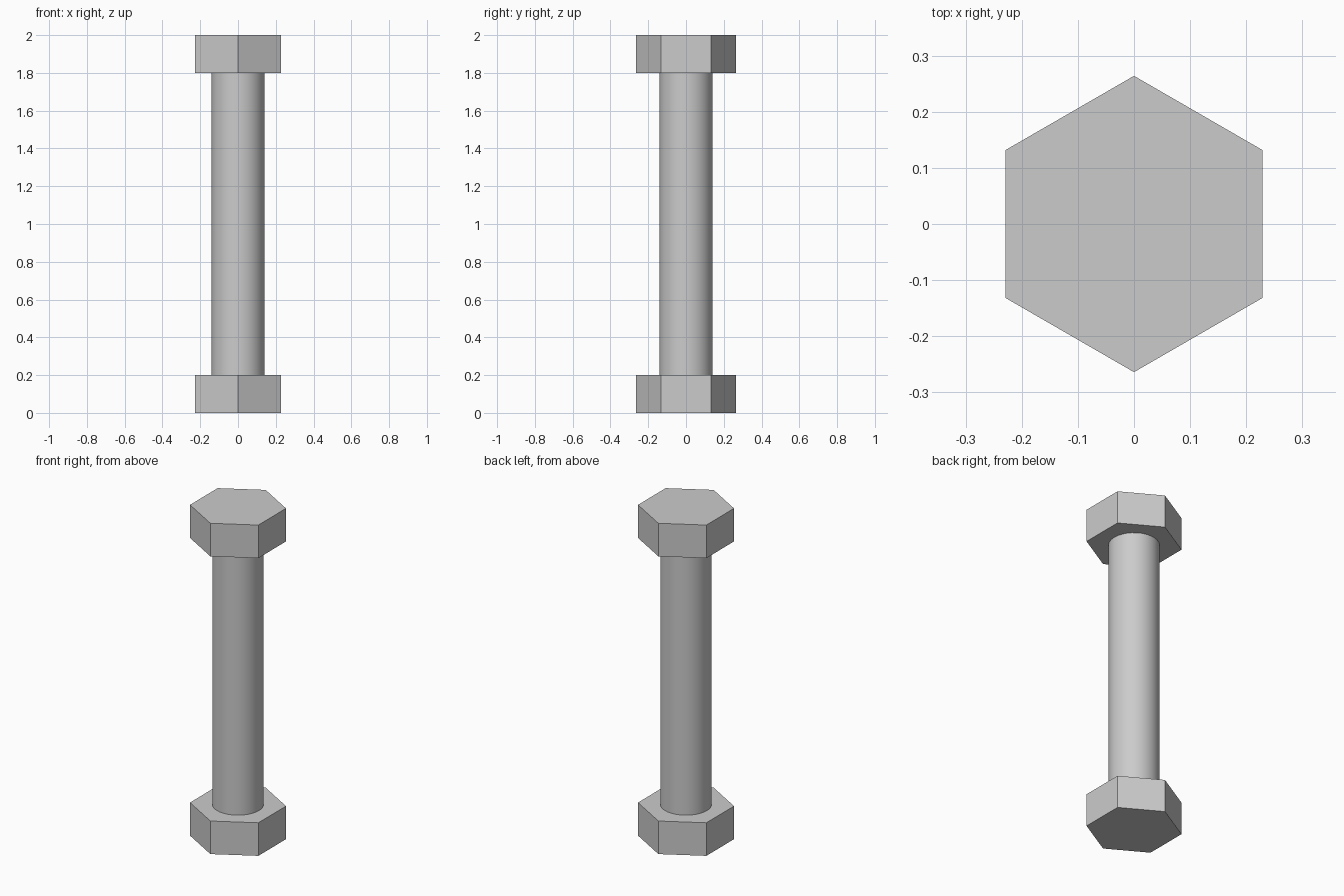
import bpy
import math

cube = bpy.data.objects.get("Cube")
if cube:
    bpy.data.objects.remove(cube, do_unlink=True)

LENGTH = 2.0
HEAD_HEIGHT = 0.2
HEAD_RADIUS = 0.264
SHAFT_RADIUS = 0.141

# Plain grey metal
steel = bpy.data.materials.new("grey_steel")
steel.use_nodes = True
grey = (0.6, 0.6, 0.6, 1)
steel.diffuse_color = grey
steel.node_tree.nodes["Principled BSDF"].inputs["Base Color"].default_value = grey


def prism(name, sides, radius, bottom, top):
    """Upright cylinder or prism between two heights, with a corner on the y axis."""
    bpy.ops.mesh.primitive_cylinder_add(
        vertices=sides, radius=radius, depth=top - bottom,
        location=(0, 0, (bottom + top) / 2))
    part = bpy.context.object
    part.name = name
    part.data.materials.append(steel)
    return part


# Hexagonal ends
prism("bottom_nut", 6, HEAD_RADIUS, 0, HEAD_HEIGHT)
prism("top_head", 6, HEAD_RADIUS, LENGTH - HEAD_HEIGHT, LENGTH)

# Round shaft, smooth along its side
prism("shaft", 32, SHAFT_RADIUS, HEAD_HEIGHT, LENGTH - HEAD_HEIGHT)
bpy.ops.object.shade_smooth_by_angle(angle=math.radians(30))
